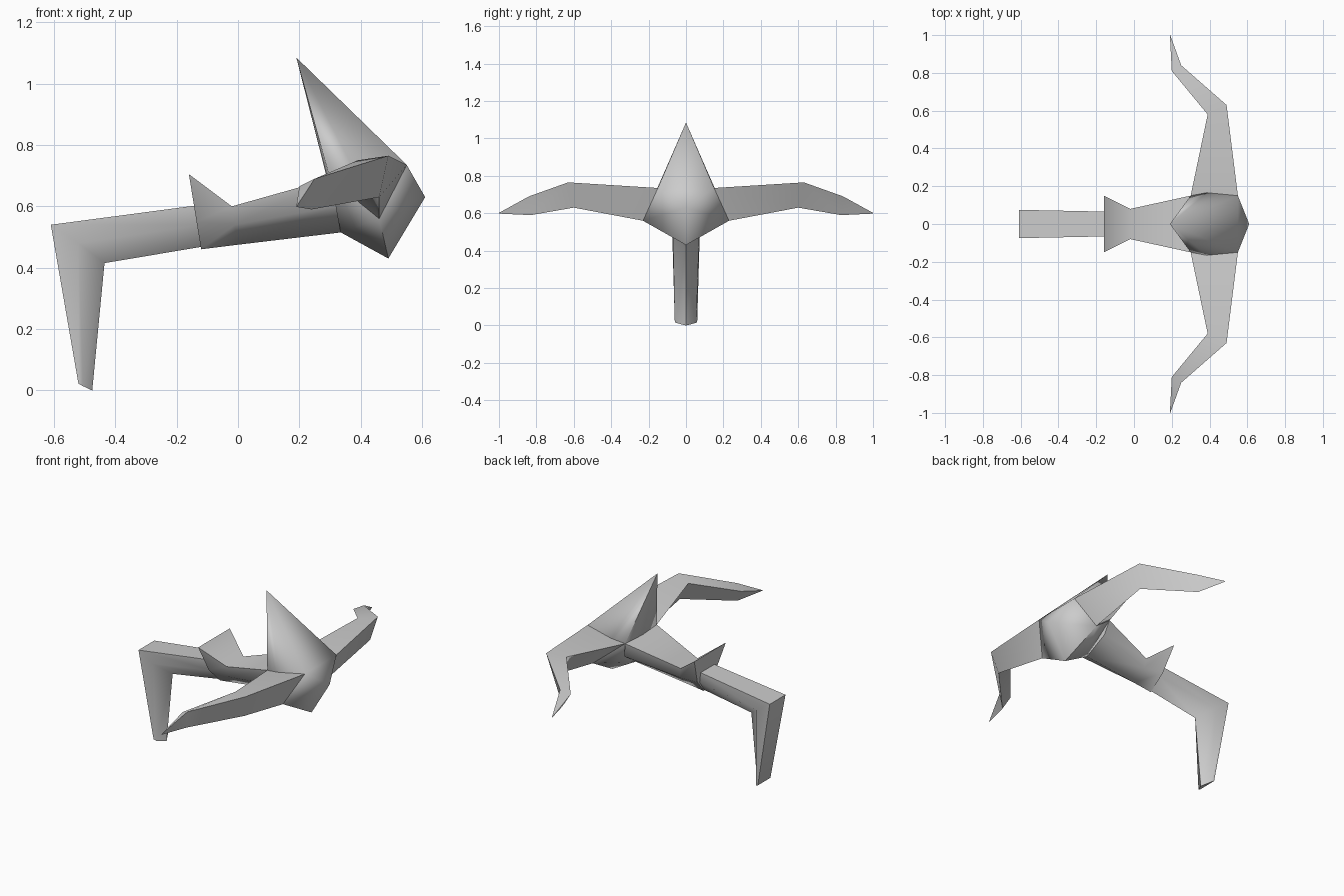
import bpy, bmesh, math

cube = bpy.data.objects.get("Cube")
if cube:
    bpy.data.objects.remove(cube, do_unlink=True)

grey = bpy.data.materials.new("plain_grey")
grey.use_nodes = True
grey.diffuse_color = (0.6, 0.6, 0.6, 1)
grey.node_tree.nodes["Principled BSDF"].inputs["Base Color"].default_value = (0.6, 0.6, 0.6, 1)


def finish(name, bm, angle=75):
    bmesh.ops.recalc_face_normals(bm, faces=bm.faces)
    mesh = bpy.data.meshes.new(name)
    bm.to_mesh(mesh)
    bm.free()
    mesh.materials.append(grey)
    obj = bpy.data.objects.new(name, mesh)
    bpy.context.collection.objects.link(obj)
    bpy.ops.object.select_all(action='DESELECT')
    obj.select_set(True)
    bpy.context.view_layer.objects.active = obj
    bpy.ops.object.shade_smooth_by_angle(angle=math.radians(angle))
    return obj


def loft(name, sections):
    """Skin a list of equal-sized point rings and cap both ends."""
    bm = bmesh.new()
    rings = [[bm.verts.new(p) for p in s] for s in sections]
    for a, b in zip(rings, rings[1:]):
        n = len(a)
        for i in range(n):
            j = (i + 1) % n
            bm.faces.new((a[i], a[j], b[j], b[i]))
    bm.faces.new(rings[0])
    bm.faces.new(rings[-1])
    bmesh.ops.remove_doubles(bm, verts=bm.verts, dist=0.0005)
    return finish(name, bm)


def keel(ridge, side, bottom):
    """Five-sided ring: two ridges, two flanks and a central keel, each (x, y, z)."""
    flip = lambda p: (p[0], -p[1], p[2])
    return [ridge, side, bottom, flip(side), flip(ridge)]


# Head with its tall swept-back crest
bm = bmesh.new()
for x, y, z in [(0.19, 0, 1.085), (0.61, 0, 0.63), (0.49, 0, 0.43), (0.335, 0, 0.515),
                (0.30, 0.15, 0.69), (0.55, 0.15, 0.735), (0.46, 0.23, 0.56)]:
    for s in ((1, -1) if y else (1,)):
        bm.verts.new((x, s * y, z))
bmesh.ops.convex_hull(bm, input=bm.verts)
finish("head", bm)

# Curved side arms: rear, top and bottom edge at each joint
arm = [
    [(0.30, 0.15, 0.69), (0.55, 0.15, 0.735), (0.46, 0.23, 0.56)],
    [(0.39, 0.58, 0.75), (0.49, 0.63, 0.765), (0.46, 0.60, 0.63)],
    [(0.20, 0.81, 0.665), (0.25, 0.84, 0.69), (0.24, 0.83, 0.59)],
    [(0.19, 1.0, 0.60), (0.192, 1.0, 0.602), (0.192, 0.998, 0.598)],
]
for side, s in (("left", 1), ("right", -1)):
    loft(side + "_arm", [[(x, s * y, z) for x, y, z in ring] for ring in arm])

# Body, flaring into two horns at its rear
loft("body", [
    keel((-0.16, 0.15, 0.705), (-0.135, 0.085, 0.55), (-0.12, 0, 0.46)),
    keel((-0.02, 0.08, 0.60), (-0.01, 0.075, 0.54), (0.0, 0, 0.475)),
    keel((0.30, 0.15, 0.69), (0.32, 0.13, 0.60), (0.335, 0, 0.515)),
])

# Tail, bent down at the end
loft("tail", [
    keel((-0.12, 0.065, 0.605), (-0.12, 0.06, 0.54), (-0.12, 0, 0.468)),
    keel((-0.61, 0.075, 0.54), (-0.52, 0.07, 0.48), (-0.435, 0, 0.415)),
    keel((-0.52, 0.06, 0.022), (-0.505, 0.055, 0.014), (-0.475, 0, 0)),
])
